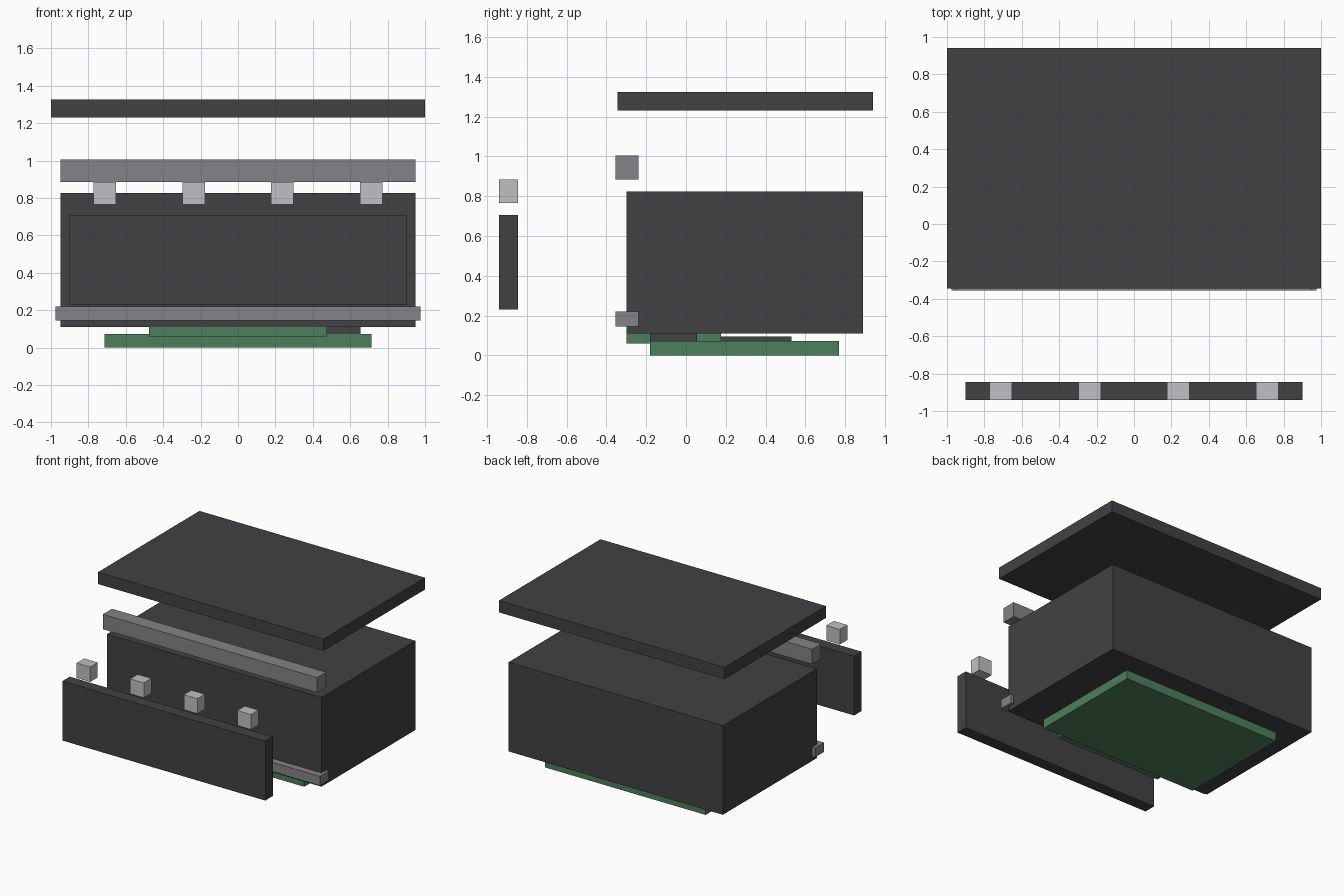
import bpy
import bmesh

cube = bpy.data.objects.get("Cube")
if cube:
    bpy.data.objects.remove(cube, do_unlink=True)


def material(name, rgb):
    mat = bpy.data.materials.new(name)
    mat.use_nodes = True
    mat.diffuse_color = (*rgb, 1)
    mat.node_tree.nodes["Principled BSDF"].inputs["Base Color"].default_value = (*rgb, 1)
    return mat


charcoal = material("charcoal", (0.054, 0.053, 0.060))
grey = material("mid grey", (0.23, 0.226, 0.245))
silver = material("silver", (0.53, 0.53, 0.555))
green = material("board green", (0.075, 0.216, 0.105))


def box(name, mat, x, y, z):
    """Flat-sided box spanning the given (low, high) ranges."""
    bm = bmesh.new()
    bmesh.ops.create_cube(bm, size=1)
    for v in bm.verts:
        for axis, (low, high) in enumerate((x, y, z)):
            v.co[axis] = high if v.co[axis] > 0 else low
    mesh = bpy.data.meshes.new(name)
    bm.to_mesh(mesh)
    bm.free()
    mesh.materials.append(mat)
    obj = bpy.data.objects.new(name, mesh)
    bpy.context.collection.objects.link(obj)
    return obj


# Enclosure: floating lid, main body and detached front panel
box("lid", charcoal, (-1, 1), (-0.345, 0.94), (1.23, 1.325))
box("body", charcoal, (-0.95, 0.95), (-0.3, 0.89), (0.11, 0.825))
box("front_panel", charcoal, (-0.9, 0.9), (-0.94, -0.845), (0.23, 0.705))

# Trim rails along the front
box("upper_rail", grey, (-0.95, 0.95), (-0.355, -0.24), (0.885, 1.005))
box("lower_rail", grey, (-0.975, 0.975), (-0.355, -0.24), (0.145, 0.22))

# Row of four buttons above the panel
for i in range(4):
    cx = (i - 1.5) * 0.475
    box(f"button_{i + 1}", silver, (cx - 0.06, cx + 0.06), (-0.94, -0.845), (0.765, 0.885))

# Circuit boards and chips beneath the body
box("main_board", green, (-0.713, 0.713), (-0.18, 0.77), (0, 0.073))
box("small_board", green, (-0.475, 0.475), (-0.3, 0.175), (0.06, 0.12))
box("side_chip", charcoal, (0.415, 0.655), (-0.18, 0.055), (0.07, 0.12))
box("main_chip", charcoal, (-0.18, 0.18), (0.17, 0.53), (0.07, 0.095))
